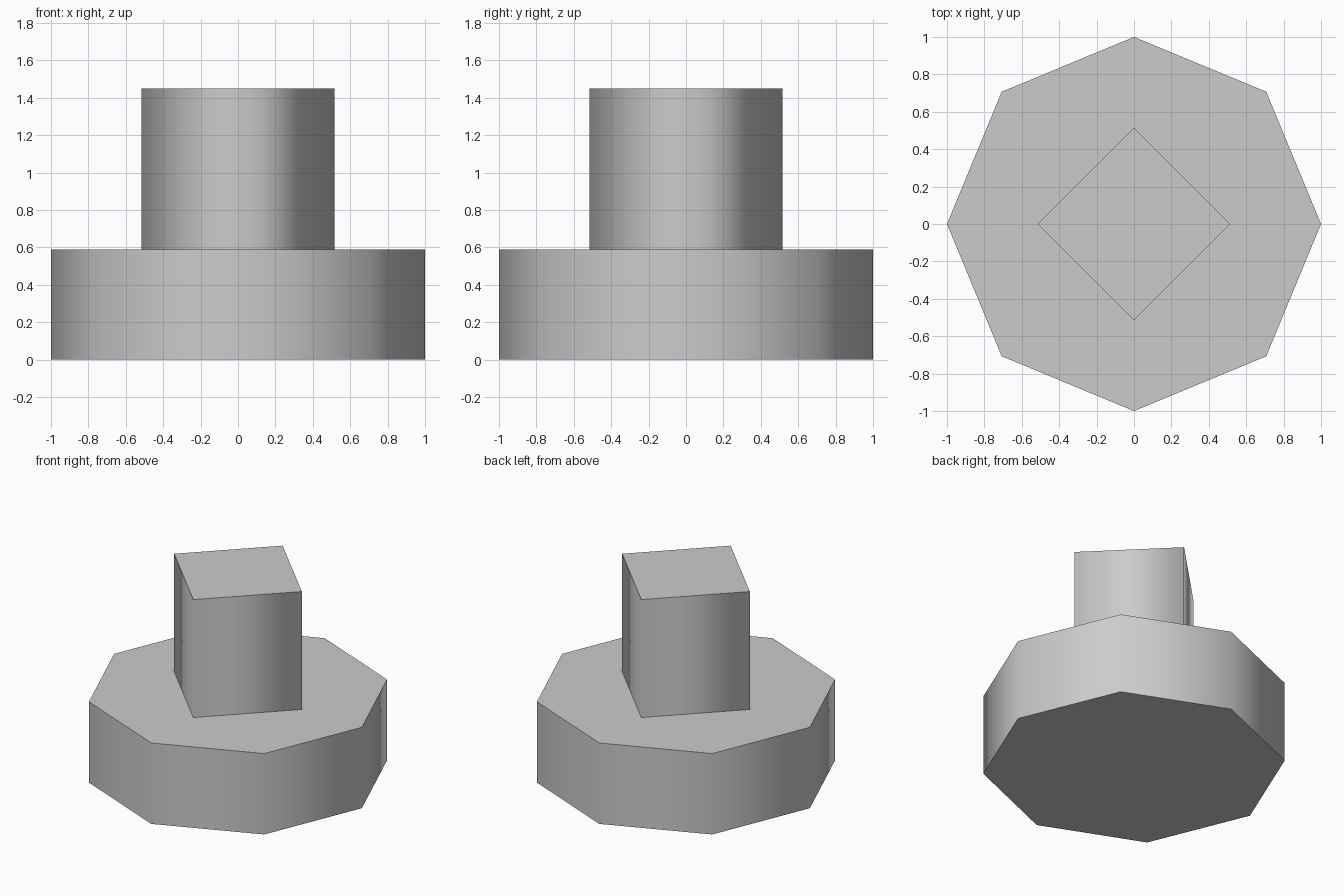
import bpy
import bmesh
import math

if "Cube" in bpy.data.objects:
    bpy.data.objects.remove(bpy.data.objects["Cube"])

grey = bpy.data.materials.new("plain grey")
grey.diffuse_color = (0.6, 0.6, 0.6, 1.0)
grey.use_nodes = True
grey.node_tree.nodes["Principled BSDF"].inputs["Base Color"].default_value = grey.diffuse_color


def prism(name, sides, radius, z0, z1):
    """Upright prism with a corner on +x, smooth sides and flat caps."""
    bm = bmesh.new()
    ring = [(radius * math.cos(math.tau * i / sides),
             radius * math.sin(math.tau * i / sides)) for i in range(sides)]
    low = [bm.verts.new((x, y, z0)) for x, y in ring]
    high = [bm.verts.new((x, y, z1)) for x, y in ring]
    bm.faces.new(low[::-1])
    bm.faces.new(high)
    for i in range(sides):
        j = (i + 1) % sides
        bm.faces.new((low[i], low[j], high[j], high[i])).smooth = True
    # keep the cap rims crisp
    for e in bm.edges:
        e.smooth = all(f.smooth for f in e.link_faces)
    mesh = bpy.data.meshes.new(name)
    bm.to_mesh(mesh)
    bm.free()
    mesh.materials.append(grey)
    obj = bpy.data.objects.new(name, mesh)
    bpy.context.collection.objects.link(obj)
    return obj


# wide eight-sided base
prism("base", 8, 1.0, 0.0, 0.59)
# four-sided post standing on the base
prism("post", 4, 0.515, 0.59, 1.45)
